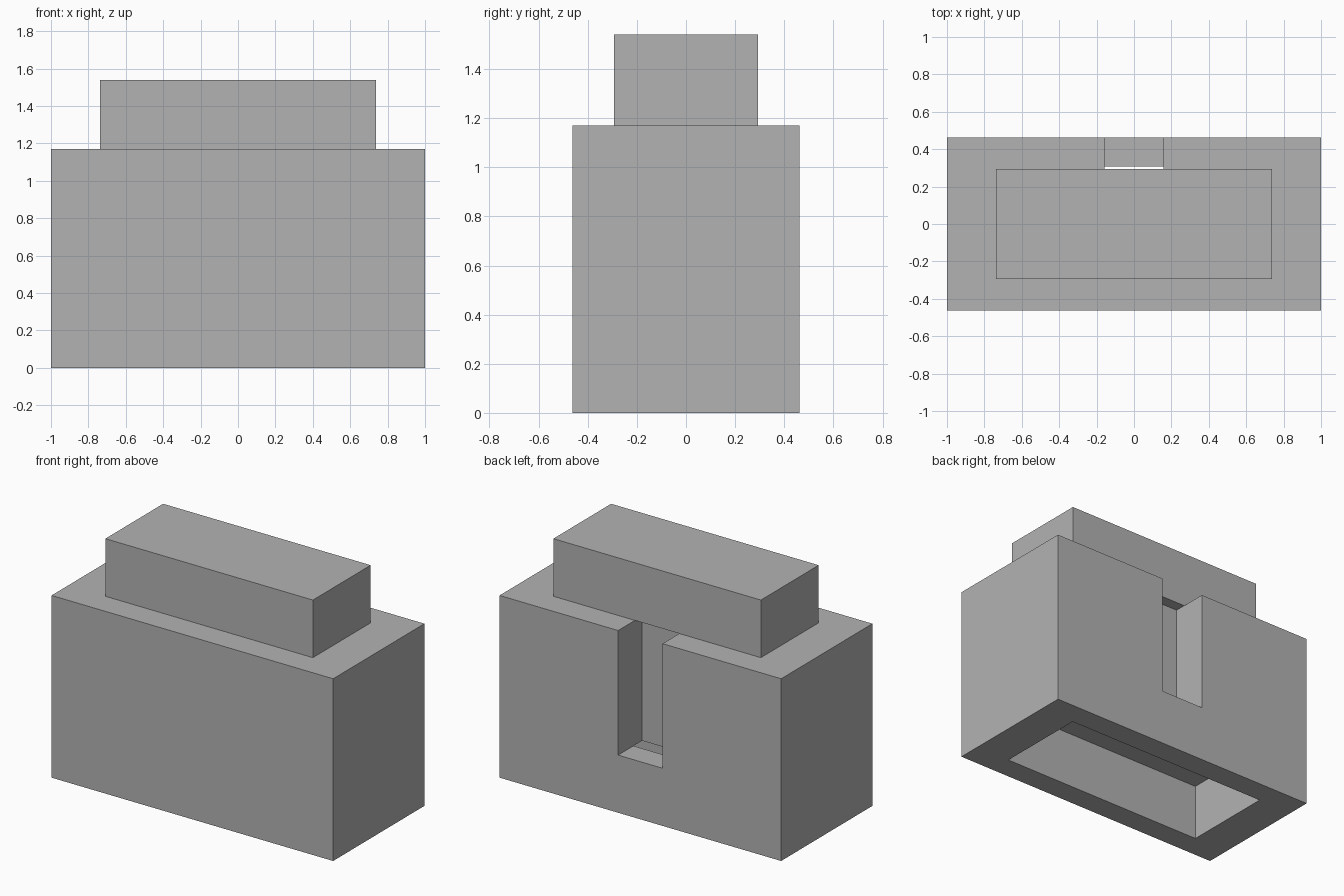
import bpy
import bmesh

cube = bpy.data.objects.get("Cube")
if cube:
    bpy.data.objects.remove(cube, do_unlink=True)

# Shared dimensions
BODY_X, BODY_Y, BODY_TOP = 1.0, 0.463, 1.17
TAB_X, TAB_Y, TAB_HEIGHT = 0.737, 0.293, 0.37
SOCKET_X, SOCKET_Y = 0.752, 0.308
SLOT_X, SLOT_INNER = 0.158, 0.22
OVERCUT = 0.2

# Material
grey = bpy.data.materials.new("plain_grey")
grey.use_nodes = True
colour = (0.45, 0.45, 0.45, 1)
grey.diffuse_color = colour
grey.node_tree.nodes["Principled BSDF"].inputs["Base Color"].default_value = colour


def box(name, xs, ys, zs):
    """Axis-aligned box between the given limits."""
    bm = bmesh.new()
    bmesh.ops.create_cube(bm, size=2)
    for v in bm.verts:
        v.co = [lim[c > 0] for lim, c in zip((xs, ys, zs), v.co)]
    mesh = bpy.data.meshes.new(name)
    bm.to_mesh(mesh)
    bm.free()
    mesh.materials.append(grey)
    obj = bpy.data.objects.new(name, mesh)
    bpy.context.collection.objects.link(obj)
    return obj


def combine(target, other, operation):
    """Apply a boolean and discard the helper."""
    other.hide_render = True
    mod = target.modifiers.new(other.name, 'BOOLEAN')
    mod.operation = operation
    mod.solver = 'EXACT'
    mod.object = other
    bpy.context.view_layer.objects.active = target
    bpy.ops.object.modifier_apply(modifier=mod.name)
    bpy.data.objects.remove(other, do_unlink=True)


# Main block with the raised tab on top
block = box("stacking_block", (-BODY_X, BODY_X), (-BODY_Y, BODY_Y), (0, BODY_TOP))
tab = box("top_tab", (-TAB_X, TAB_X), (-TAB_Y, TAB_Y),
          (BODY_TOP, BODY_TOP + TAB_HEIGHT))
combine(block, tab, 'UNION')

# Socket in the underside, as deep as the tab is tall
socket = box("socket_cutter", (-SOCKET_X, SOCKET_X), (-SOCKET_Y, SOCKET_Y),
             (-OVERCUT, TAB_HEIGHT))
combine(block, socket, 'DIFFERENCE')

# Back slot, running under the tab and opening into the socket
slot = box("slot_cutter", (-SLOT_X, SLOT_X), (SLOT_INNER, BODY_Y + OVERCUT),
           (TAB_HEIGHT, BODY_TOP))
combine(block, slot, 'DIFFERENCE')
